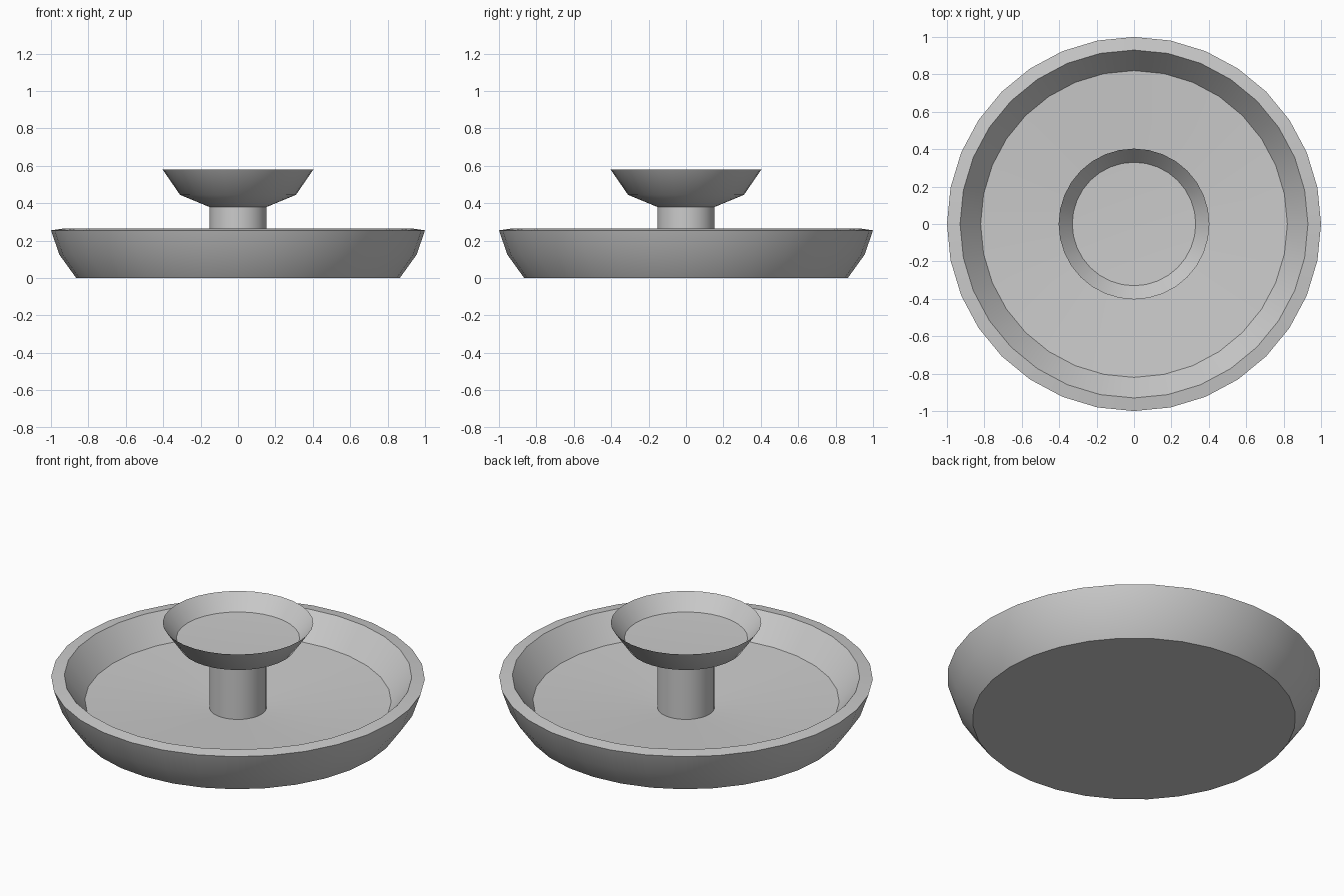
import bpy, bmesh
from math import cos, sin, tau

if "Cube" in bpy.data.objects:
    bpy.data.objects.remove(bpy.data.objects["Cube"])


def lathe(name, profile, segments=32):
    """Revolve (radius, height) points around z; radius 0 makes a pole."""
    bm = bmesh.new()
    rings = []
    for r, z in profile:
        if r == 0:
            rings.append([bm.verts.new((0, 0, z))] * segments)
        else:
            rings.append([bm.verts.new((r * cos(tau * i / segments), r * sin(tau * i / segments), z))
                          for i in range(segments)])
    for a, b in zip(rings, rings[1:]):
        for i in range(segments):
            j = (i + 1) % segments
            bm.faces.new(dict.fromkeys((a[i], a[j], b[j], b[i])))
    bmesh.ops.recalc_face_normals(bm, faces=bm.faces)
    mesh = bpy.data.meshes.new(name)
    bm.to_mesh(mesh)
    bm.free()
    obj = bpy.data.objects.new(name, mesh)
    bpy.context.collection.objects.link(obj)
    bpy.ops.object.select_all(action='DESELECT')
    obj.select_set(True)
    bpy.context.view_layer.objects.active = obj
    bpy.ops.object.shade_smooth_by_angle(angle=0.85)


# Fountain: wide basin, central column and small upper bowl as one turned body
basin = [(0, 0), (0.865, 0), (0.955, 0.125), (1.0, 0.255), (0.93, 0.265), (0.82, 0.12)]
column = [(0.153, 0.08), (0.153, 0.38)]
bowl = [(0.31, 0.445), (0.403, 0.58), (0.33, 0.49), (0, 0.48)]
lathe("fountain", basin + column + bowl)
